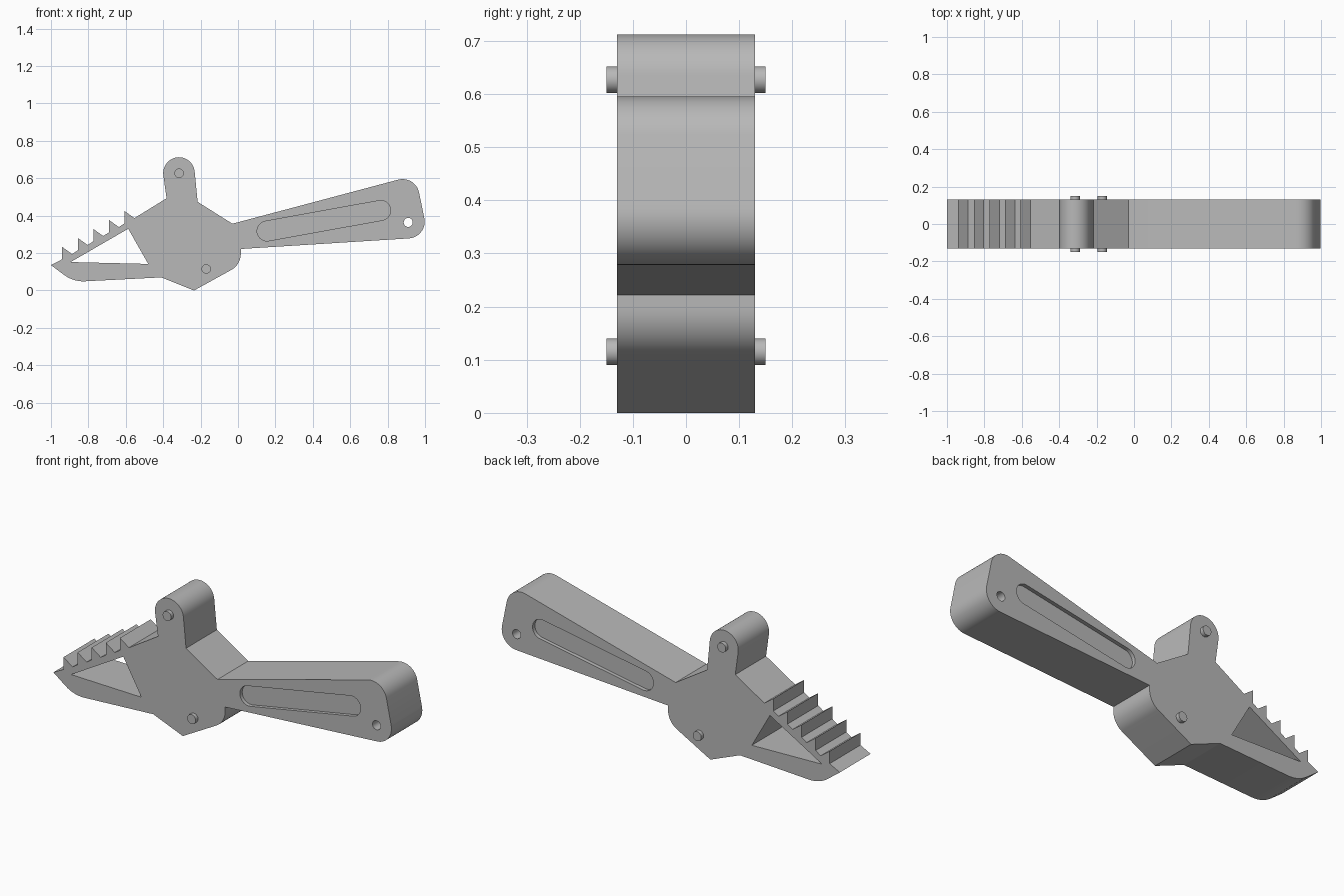
import bpy, bmesh, math
from mathutils import Vector

old = bpy.data.objects.get("Cube")
if old:
    bpy.data.objects.remove(old, do_unlink=True)

HALF = 0.13          # half thickness of the body
PIN_REACH = 0.15     # half length of the pins
SLOT_DEPTH = 0.02

grey = bpy.data.materials.new("plain grey")
grey.use_nodes = True
grey.diffuse_color = (0.48, 0.48, 0.48, 1)
grey.node_tree.nodes["Principled BSDF"].inputs["Base Color"].default_value = grey.diffuse_color


def rounded(corners):
    """Turn (x, z, radius) corners into an outline with rounded corners."""
    pts = []
    for i, (x, z, r) in enumerate(corners):
        p = Vector((x, z))
        if r == 0:
            pts.append(p)
            continue
        a = (Vector(corners[i - 1][:2]) - p).normalized()
        b = (Vector(corners[(i + 1) % len(corners)][:2]) - p).normalized()
        half = a.angle(b) / 2
        centre = p + (a + b).normalized() * r / math.sin(half)
        start = p + a * r / math.tan(half) - centre
        end = p + b * r / math.tan(half) - centre
        sweep = math.pi - 2 * half
        n = max(4, math.ceil(sweep / math.radians(6)))
        for k in range(n + 1):
            t = k / n
            pts.append(centre + (start * math.sin((1 - t) * sweep)
                                 + end * math.sin(t * sweep)) / math.sin(sweep))
    return pts


def circle(x, z, r, n=40):
    return [Vector((x + r * math.cos(k * math.tau / n), z + r * math.sin(k * math.tau / n)))
            for k in range(n)]


def capsule(a, b, r, n=24):
    """Slot outline with round ends at a and b."""
    a, b = Vector(a), Vector(b)
    turn = math.atan2(b.y - a.y, b.x - a.x)
    pts = []
    for centre, first in ((b, turn - math.pi / 2), (a, turn + math.pi / 2)):
        for k in range(n + 1):
            t = first + math.pi * k / n
            pts.append(centre + r * Vector((math.cos(t), math.sin(t))))
    return pts


def slab(name, outline, y0, y1):
    """Extrude an x-z outline from y0 to y1."""
    bm = bmesh.new()
    face = bm.faces.new([bm.verts.new((p.x, y0, p.y)) for p in outline])
    out = bmesh.ops.extrude_face_region(bm, geom=[face])
    moved = [v for v in out["geom"] if isinstance(v, bmesh.types.BMVert)]
    bmesh.ops.translate(bm, verts=moved, vec=(0, y1 - y0, 0))
    bmesh.ops.recalc_face_normals(bm, faces=bm.faces)
    mesh = bpy.data.meshes.new(name)
    bm.to_mesh(mesh)
    bm.free()
    mesh.materials.append(grey)
    ob = bpy.data.objects.new(name, mesh)
    bpy.context.collection.objects.link(ob)
    return ob


def activate(ob):
    bpy.ops.object.select_all(action='DESELECT')
    ob.select_set(True)
    bpy.context.view_layer.objects.active = ob


def cut(ob, cutter):
    cutter.hide_render = True
    mod = ob.modifiers.new("cut", 'BOOLEAN')
    mod.operation = 'DIFFERENCE'
    mod.solver = 'EXACT'
    mod.object = cutter
    activate(ob)
    bpy.ops.object.modifier_apply(modifier=mod.name)
    bpy.data.objects.remove(cutter, do_unlink=True)


# Outline: lower jaw, belly, handle, lug
corners = [
    (-1.0, 0.136, 0), (-0.88, 0.046, 0.17), (-0.41, 0.07, 0), (-0.235, 0, 0),
    (0.015, 0.138, 0.1), (0.015, 0.222, 0),
    (1.017, 0.285, 0.09), (0.949, 0.617, 0.09),
    (-0.03, 0.357, 0), (-0.216, 0.474, 0),
    (-0.240, 0.722, 0.085), (-0.411, 0.702, 0.085), (-0.382, 0.493, 0),
]
# Saw teeth, from the lug down to the tip
for i in range(4, -1, -1):
    x, z = -0.94 + i * 0.0833, 0.233 + i * 0.048
    corners += [(x + 0.053, z - 0.038, 0), (x, z, 0), (x, z - 0.066, 0)]
body = slab("body", rounded(corners), -HALF, HALF)

# Jaw opening and hanging hole go right through
jaw = [Vector(p) for p in ((-0.895, 0.152), (-0.48, 0.142), (-0.587, 0.33))]
cut(body, slab("jaw_cutter", jaw, -0.3, 0.3))
cut(body, slab("hole_cutter", circle(0.91, 0.364, 0.024), -0.3, 0.3))

# Shallow grip slot on each side
for side in (-1, 1):
    slot = capsule((0.155, 0.318), (0.763, 0.428), 0.053)
    cut(body, slab("slot_cutter", slot, side * (HALF - SLOT_DEPTH), side * 0.3))

# Pins standing out of both sides
pins = [slab(name, circle(x, z, 0.025), -PIN_REACH, PIN_REACH)
        for name, x, z in (("upper_pin", -0.315, 0.627), ("lower_pin", -0.17, 0.115))]

for ob in [body] + pins:
    activate(ob)
    bpy.ops.object.shade_smooth_by_angle(angle=math.radians(14))
